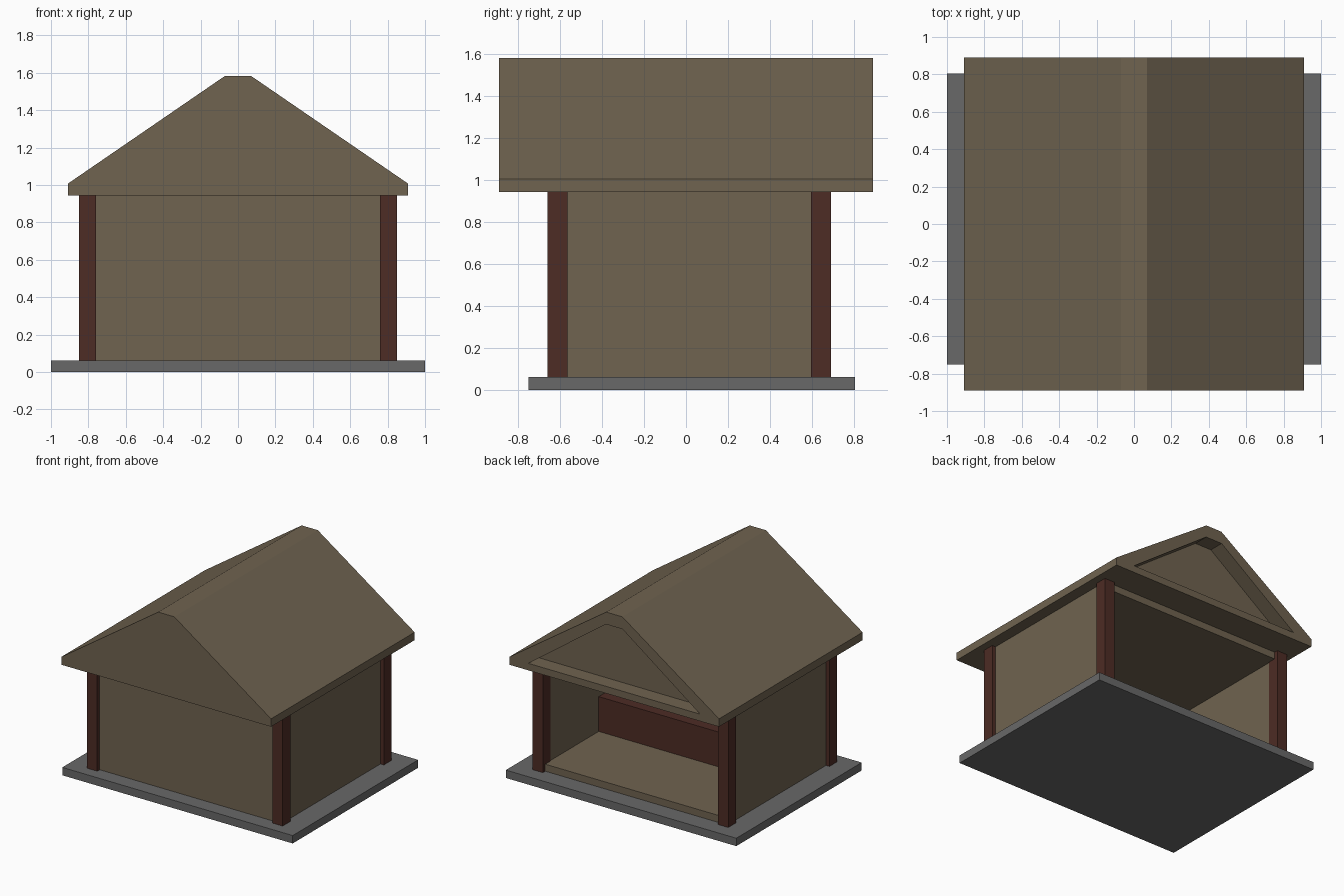
import bpy, bmesh

if "Cube" in bpy.data.objects:
    bpy.data.objects.remove(bpy.data.objects["Cube"])


def material(name, rgb):
    m = bpy.data.materials.new(name)
    m.diffuse_color = (*rgb, 1)
    m.use_nodes = True
    m.node_tree.nodes["Principled BSDF"].inputs["Base Color"].default_value = m.diffuse_color
    return m


TAN = material("tan_wood", (0.16, 0.125, 0.08))
RED = material("dark_red_wood", (0.075, 0.025, 0.018))
STONE = material("grey_stone", (0.14, 0.14, 0.14))


def prism(name, profile, y0, y1, mat=None):
    """Extrude an xz outline from y0 to y1."""
    bm = bmesh.new()
    face = bm.faces.new([bm.verts.new((x, y0, z)) for x, z in profile])
    out = bmesh.ops.extrude_face_region(bm, geom=[face])["geom"]
    verts = [v for v in out if isinstance(v, bmesh.types.BMVert)]
    bmesh.ops.translate(bm, verts=verts, vec=(0, y1 - y0, 0))
    bmesh.ops.recalc_face_normals(bm, faces=bm.faces)
    me = bpy.data.meshes.new(name)
    bm.to_mesh(me)
    bm.free()
    if mat:
        me.materials.append(mat)
    ob = bpy.data.objects.new(name, me)
    bpy.context.collection.objects.link(ob)
    return ob


def box(name, x0, x1, y0, y1, z0, z1, mat=None):
    return prism(name, [(x0, z0), (x1, z0), (x1, z1), (x0, z1)], y0, y1, mat)


def carve(target, cutter):
    """Cut the cutter out of the target and remove the cutter."""
    cutter.hide_render = True
    mod = target.modifiers.new("carve", 'BOOLEAN')
    mod.operation = 'DIFFERENCE'
    mod.solver = 'EXACT'
    mod.object = cutter
    bpy.context.view_layer.objects.active = target
    bpy.ops.object.modifier_apply(modifier=mod.name)
    bpy.data.objects.remove(cutter)


def mirrored(half):
    """Complete a right-hand outline on the left."""
    return half + [(-x, z) for x, z in reversed(half)]


# Stone base
box("base_slab", -1, 1, -0.75, 0.805, 0, 0.062, STONE)

# Hollow room, open at the back
room = box("room_shell", -0.82, 0.82, -0.63, 0.66, 0.062, 0.945, TAN)
carve(room, box("room_cutter", -0.765, 0.765, -0.575, 0.9, 0.117, 0.89, TAN))

# Raised bench against the front wall, inside
box("inner_bench", -0.765, 0.765, -0.575, -0.01, 0.117, 0.39, RED)

# Corner posts
for depth, y0, y1 in (("front", -0.66, -0.565), ("back", 0.595, 0.69)):
    for side, x0, x1 in (("left", -0.85, -0.76), ("right", 0.76, 0.85)):
        box(f"{depth}_{side}_post", x0, x1, y0, y1, 0.062, 0.945, RED)

# Gable roof with a recessed panel at the back
roof = prism("roof", mirrored([(0.91, 0.945), (0.91, 1.007), (0.07, 1.583)]), -0.89, 0.89, TAN)
carve(roof, prism("gable_cutter", mirrored([(0.745, 1.0), (0.072, 1.487)]), 0.77, 1.0, TAN))
